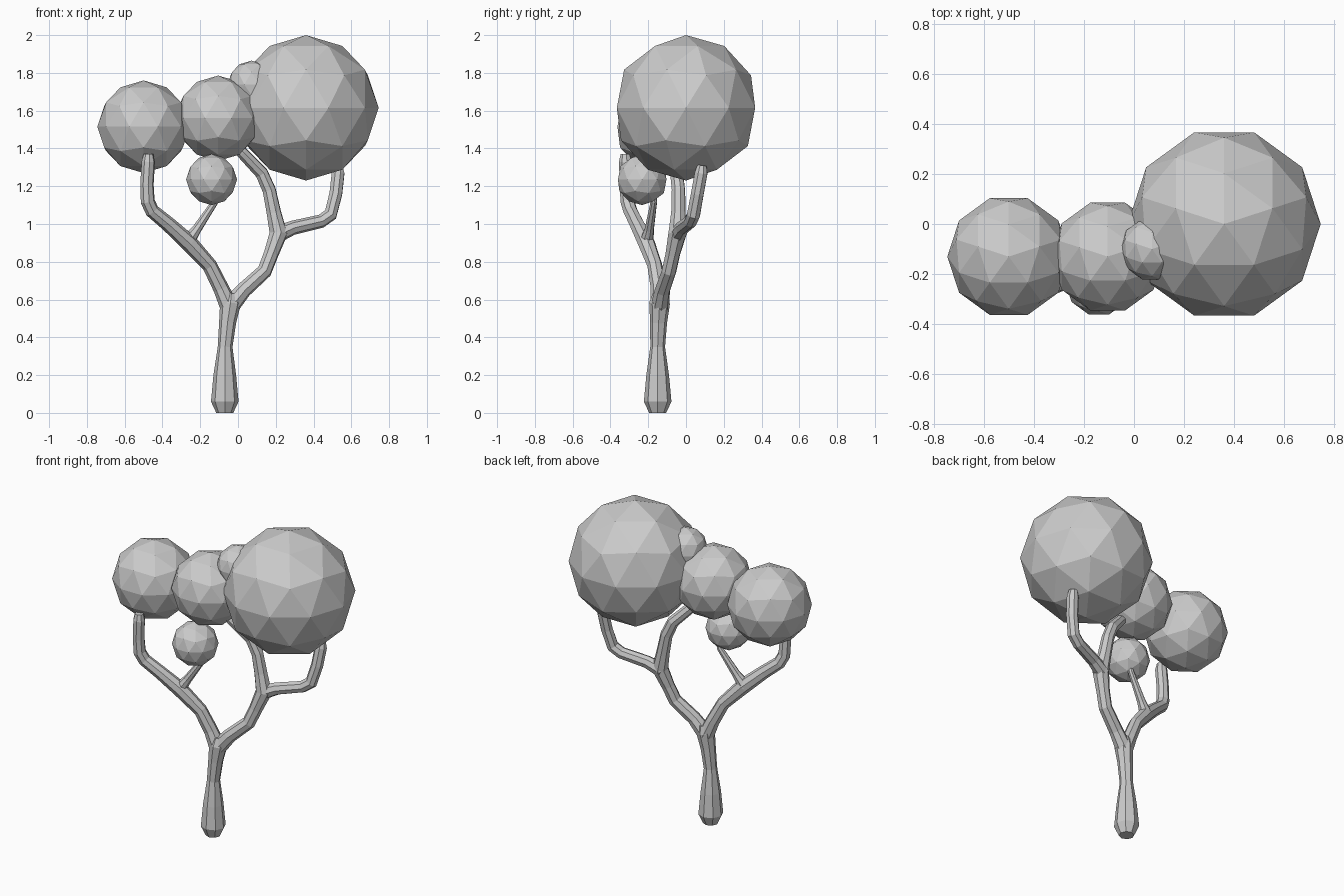
import bpy
import bmesh
from math import radians
from mathutils import Matrix

cube = bpy.data.objects.get("Cube")
if cube:
    bpy.data.objects.remove(cube, do_unlink=True)

grey = bpy.data.materials.new("plain_grey")
grey.use_nodes = True
COLOUR = (0.6, 0.6, 0.6, 1)
grey.diffuse_color = COLOUR
grey.node_tree.nodes["Principled BSDF"].inputs["Base Color"].default_value = COLOUR


def link(name, mesh):
    mesh.materials.clear()
    mesh.materials.append(grey)
    obj = bpy.data.objects.new(name, mesh)
    bpy.context.collection.objects.link(obj)
    return obj


def limb(name, points):
    """Eight-sided flat-faced tube through (x, y, z, radius) points."""
    curve = bpy.data.curves.new(name + "_path", "CURVE")
    curve.dimensions = "3D"
    curve.bevel_depth = 1
    curve.bevel_resolution = 2
    curve.use_fill_caps = True
    spline = curve.splines.new("POLY")
    spline.use_smooth = False
    spline.points.add(len(points) - 1)
    for point, (x, y, z, r) in zip(spline.points, points):
        point.co = (x, y, z, 1)
        point.radius = r
    path = bpy.data.objects.new(name + "_path", curve)
    bpy.context.collection.objects.link(path)
    graph = bpy.context.evaluated_depsgraph_get()
    mesh = bpy.data.meshes.new_from_object(path.evaluated_get(graph))
    bpy.data.objects.remove(path, do_unlink=True)
    for face in mesh.polygons:
        face.use_smooth = False
    link(name, mesh)


def foliage(name, centre, radius):
    """Faceted ball of leaves."""
    bm = bmesh.new()
    bmesh.ops.create_icosphere(bm, subdivisions=2, radius=radius,
                               matrix=Matrix.Rotation(radians(90), 4, "Z"))
    mesh = bpy.data.meshes.new(name)
    bm.to_mesh(mesh)
    bm.free()
    link(name, mesh).location = centre


# Trunk, flared at the foot and widening into the fork
limb("trunk", [(-.07, -.15, 0, .045), (-.07, -.15, .06, .073), (-.07, -.15, .2, .06),
               (-.068, -.15, .35, .039), (-.055, -.145, .48, .045),
               (-.04, -.14, .58, .055), (-.035, -.135, .63, .04)])

# Limb and twig on the right-hand side (-x)
limb("right_limb", [(-.045, -.14, .56, .05), (-.09, -.145, .66, .042), (-.15, -.165, .78, .04),
                    (-.26, -.21, .9, .046), (-.37, -.26, 1.0, .04), (-.455, -.295, 1.07, .038),
                    (-.478, -.31, 1.12, .038), (-.482, -.315, 1.21, .036),
                    (-.475, -.32, 1.33, .036), (-.474, -.32, 1.37, .026)])
limb("right_twig", [(-.27, -.21, .9, .04), (-.22, -.195, .97, .026),
                    (-.12, -.17, 1.12, .018), (-.11, -.17, 1.16, .014)])

# Limb and side branch on the left-hand side (+x)
limb("left_limb", [(-.045, -.14, .56, .05), (.03, -.125, .65, .042), (.14, -.09, .75, .04),
                   (.175, -.07, .84, .04), (.215, -.045, .95, .05), (.19, -.04, 1.06, .04),
                   (.165, -.04, 1.18, .037), (.125, -.05, 1.27, .036),
                   (.02, -.1, 1.38, .032), (-.01, -.115, 1.41, .025)])
limb("left_branch", [(.2, -.045, .94, .045), (.29, -.02, .98, .038), (.44, .025, 1.015, .036),
                     (.49, .04, 1.05, .037), (.518, .06, 1.16, .036),
                     (.53, .08, 1.27, .036), (.53, .085, 1.31, .026)])

# Leaf clusters
foliage("large_foliage", (.36, 0, 1.615), .385)
foliage("right_foliage", (-.5, -.13, 1.515), .245)
foliage("middle_foliage", (-.105, -.13, 1.56), .226)
foliage("low_foliage", (-.14, -.232, 1.235), .135)
foliage("tiny_foliage", (.072, -.1, 1.738), .127)
